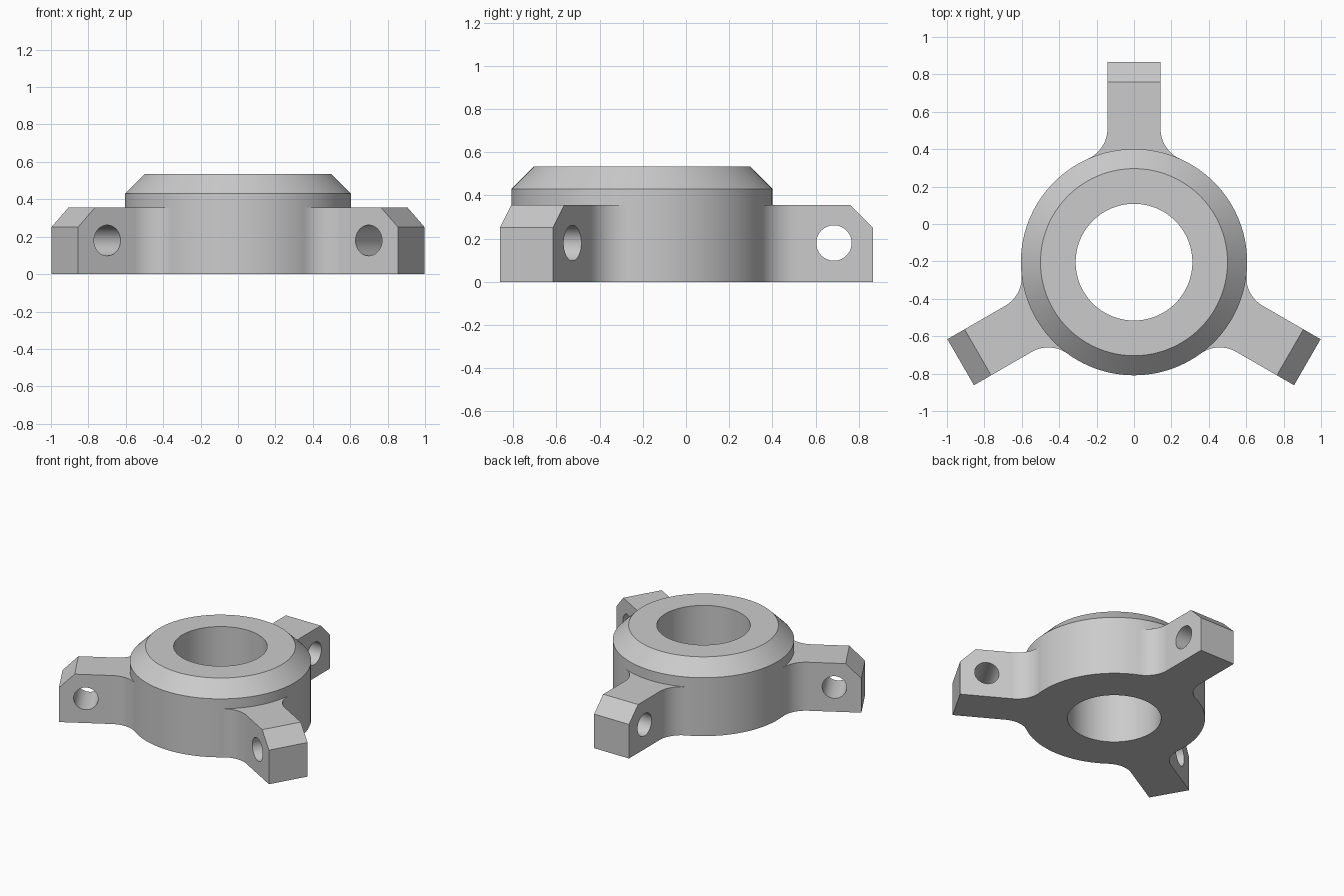
import bpy
import bmesh
from math import sin, cos, radians, pi
from mathutils import Matrix, Vector

cube = bpy.data.objects.get("Cube")
if cube:
    bpy.data.objects.remove(cube, do_unlink=True)

# Main dimensions
CENTRE_Y = -0.204
RING_R, TOP_R, BORE_R = 0.605, 0.5, 0.312
RING_H, CHAMFER_Z = 0.535, 0.43
ARM_H, ARM_W, ARM_END, ARM_CHAMFER = 0.357, 0.142, 1.07, 0.106
HOLE_AT, HOLE_Z, HOLE_R = 0.889, 0.18, 0.082
SEGMENTS = 120
ROOT = radians(24)  # angle where the arm fillet meets the ring
FILLET = (RING_R * sin(ROOT) - ARM_W) / (1 - sin(ROOT))

grey = bpy.data.materials.new("Plain grey")
grey.use_nodes = True
grey.diffuse_color = (0.6, 0.6, 0.6, 1)
grey.node_tree.nodes["Principled BSDF"].inputs["Base Color"].default_value = (0.6, 0.6, 0.6, 1)


def finish(bm, name):
    bmesh.ops.recalc_face_normals(bm, faces=bm.faces)
    mesh = bpy.data.meshes.new(name)
    bm.to_mesh(mesh)
    bm.free()
    mesh.materials.append(grey)
    obj = bpy.data.objects.new(name, mesh)
    bpy.context.collection.objects.link(obj)
    return obj


def make_ring():
    # Lathe a closed profile with a chamfered top
    profile = [(BORE_R, 0), (RING_R, 0), (RING_R, CHAMFER_Z), (TOP_R, RING_H), (BORE_R, RING_H)]
    bm = bmesh.new()
    loops = []
    for i in range(SEGMENTS):
        a = 2 * pi * i / SEGMENTS
        loops.append([bm.verts.new((r * cos(a), r * sin(a), z)) for r, z in profile])
    for i, a in enumerate(loops):
        b = loops[(i + 1) % SEGMENTS]
        for j in range(len(profile)):
            k = (j + 1) % len(profile)
            bm.faces.new((a[j], b[j], b[k], a[k]))
    return finish(bm, "hub_ring")


def make_arm(angle):
    # Arm outline along +y, flaring into the ring with tangent fillets
    cx, cy = ARM_W + FILLET, (RING_R + FILLET) * cos(ROOT)
    sweep = pi / 2 - ROOT
    side = [(0.45 * sin(ROOT), 0.45 * cos(ROOT))]
    for i in range(15):
        a = pi + sweep * (1 - i / 14)
        side.append((cx + FILLET * cos(a), cy + FILLET * sin(a)))
    side.append((ARM_W, ARM_END))
    outline = side + [(-x, y) for x, y in reversed(side)]
    bm = bmesh.new()
    base = bm.faces.new([bm.verts.new((x, y, 0)) for x, y in outline])
    top = bmesh.ops.extrude_face_region(bm, geom=[base])
    bmesh.ops.translate(bm, vec=(0, 0, ARM_H),
                        verts=[g for g in top["geom"] if isinstance(g, bmesh.types.BMVert)])
    # Chamfer the upper outer edge
    edge = [e for e in bm.edges
            if all(v.co.z > ARM_H - 0.01 and v.co.y > ARM_END - 0.01 for v in e.verts)]
    bmesh.ops.bevel(bm, geom=edge, offset=ARM_CHAMFER, segments=1, affect='EDGES')
    bm.transform(Matrix.Rotation(angle, 4, 'Z'))
    return finish(bm, "arm")


def make_hole_cutter(angle):
    bm = bmesh.new()
    spin = Matrix.Rotation(angle, 4, 'Z')
    place = Matrix.Translation(Vector((0, HOLE_AT, HOLE_Z)))
    bmesh.ops.create_cone(bm, cap_ends=True, segments=48, radius1=HOLE_R, radius2=HOLE_R,
                          depth=0.5, matrix=spin @ place @ Matrix.Rotation(pi / 2, 4, 'Y'))
    return finish(bm, "pin_hole_cutter")


def combine(obj, other, operation):
    mod = obj.modifiers.new(operation.title(), 'BOOLEAN')
    mod.operation = operation
    mod.solver = 'EXACT'
    mod.object = other
    other.hide_render = True
    bpy.context.view_layer.objects.active = obj
    bpy.ops.object.modifier_apply(modifier=mod.name)
    bpy.data.objects.remove(other, do_unlink=True)


# Hub with three arms, each drilled with a crosswise pin hole
hub = make_ring()
for i in range(3):
    turn = i * 2 * pi / 3
    arm = make_arm(turn)
    combine(arm, make_hole_cutter(turn), 'DIFFERENCE')
    combine(hub, arm, 'UNION')
hub.name = "three_arm_hub"
hub.location.y = CENTRE_Y

# Smooth the round walls, keep the large flat faces flat
bpy.ops.object.select_all(action='DESELECT')
hub.select_set(True)
bpy.context.view_layer.objects.active = hub
bpy.ops.object.shade_smooth_by_angle(angle=radians(25))
for face in hub.data.polygons:
    if face.area > 0.02:
        face.use_smooth = False
